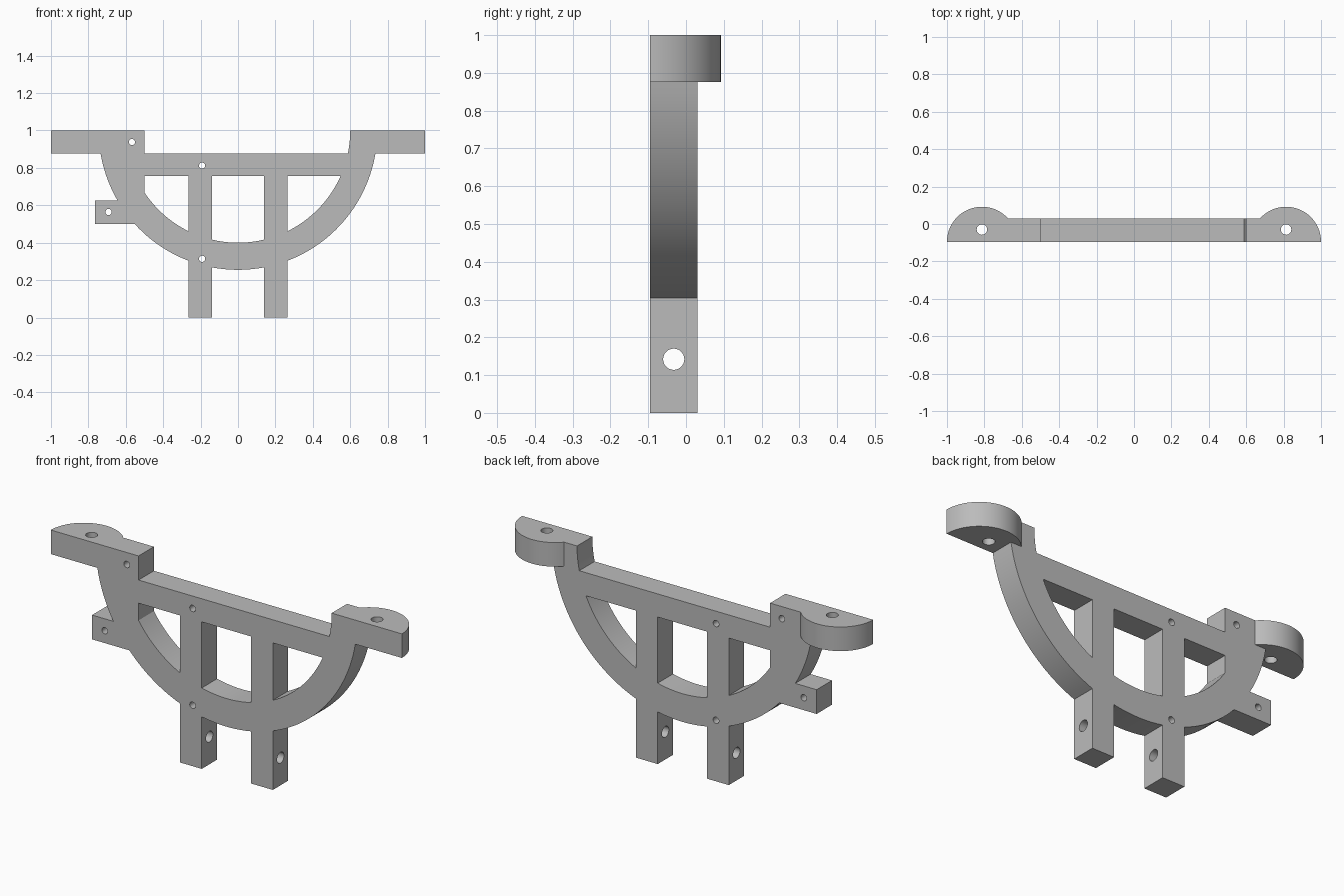
import bpy, bmesh
from math import sin, cos, asin, acos, sqrt, pi

cube = bpy.data.objects.get("Cube")
if cube:
    bpy.data.objects.remove(cube, do_unlink=True)

grey = bpy.data.materials.new("plain grey")
grey.use_nodes = True
GREY = (0.5, 0.5, 0.5, 1)
grey.diffuse_color = GREY
grey.node_tree.nodes["Principled BSDF"].inputs["Base Color"].default_value = GREY

OUTER, INNER = 0.745, 0.6          # ring radii, ring centre at x=0, z=1
FRONT, BACK = -0.095, 0.03
MID = (FRONT + BACK) / 2
BAR_TOP, BAR_LOW = 0.876, 0.757
LEG_IN, LEG_OUT = 0.14, 0.265
EAR_X, EAR_R = 0.813, 0.187
SEAM = EAR_X - sqrt(EAR_R ** 2 - (BACK - FRONT) ** 2)


def arc(cx, cy, r, a0, a1):
    n = max(2, int(abs(a1 - a0) / 0.04))
    return [(cx + r * cos(a0 + (a1 - a0) * i / n),
             cy + r * sin(a0 + (a1 - a0) * i / n)) for i in range(n + 1)]


def ring(r, x0, x1):
    """Lower arc of the ring between two x positions."""
    return arc(0, 1, r, -acos(x0 / r), -acos(x1 / r))


def ring_x(r, z):
    return sqrt(r * r - (1 - z) ** 2)


def hole(x, y, r):
    return arc(x, y, r, 0, 2 * pi)[:-1]


def plate(name, loops, depth, location, upright):
    """Extrude a filled outline; later loops become openings."""
    curve = bpy.data.curves.new(name, 'CURVE')
    curve.dimensions = '2D'
    curve.fill_mode = 'BOTH'
    curve.extrude = depth / 2
    for pts in loops:
        s = curve.splines.new('POLY')
        s.points.add(len(pts) - 1)
        for p, (x, y) in zip(s.points, pts):
            p.co = (x, y, 0, 1)
        s.use_cyclic_u = True
    obj = bpy.data.objects.new(name, curve)
    bpy.context.collection.objects.link(obj)
    obj.location = location
    obj.rotation_euler.x = pi / 2 if upright else 0
    select(obj)
    bpy.ops.object.convert(target='MESH')
    obj = bpy.context.object
    bm = bmesh.new()
    bm.from_mesh(obj.data)
    bmesh.ops.remove_doubles(bm, verts=bm.verts, dist=1e-5)
    bmesh.ops.recalc_face_normals(bm, faces=bm.faces)
    bm.to_mesh(obj.data)
    bm.free()
    obj.data.materials.clear()
    obj.data.materials.append(grey)
    return obj


def select(obj):
    bpy.ops.object.select_all(action='DESELECT')
    obj.select_set(True)
    bpy.context.view_layer.objects.active = obj


# Frame outline: top edge, right ring, legs, left tab
TAB_LOW, TAB_TOP = 0.5, 0.625
outline = [(-SEAM, 1), (-0.5, 1), (-0.5, BAR_TOP)]
outline += arc(0, 1, INNER, -asin((1 - BAR_TOP) / INNER), 0)
outline += [(SEAM, 1), (SEAM, BAR_TOP)]
outline += ring(OUTER, ring_x(OUTER, BAR_TOP), LEG_OUT)
outline += [(LEG_OUT, 0), (LEG_IN, 0)]
outline += ring(OUTER, LEG_IN, -LEG_IN)
outline += [(-LEG_IN, 0), (-LEG_OUT, 0)]
outline += ring(OUTER, -LEG_OUT, -ring_x(OUTER, TAB_LOW))
outline += [(-0.765, TAB_LOW), (-0.765, TAB_TOP)]
outline += ring(OUTER, -ring_x(OUTER, TAB_TOP), -ring_x(OUTER, BAR_TOP))
outline += [(-SEAM, BAR_TOP)]

# Three windows between the bar, legs and ring
windows = [
    [(-0.5, BAR_LOW)] + ring(INNER, -0.5, -LEG_OUT) + [(-LEG_OUT, BAR_LOW)],
    [(-LEG_IN, BAR_LOW)] + ring(INNER, -LEG_IN, LEG_IN) + [(LEG_IN, BAR_LOW)],
    [(LEG_OUT, BAR_LOW)] + ring(INNER, LEG_OUT, ring_x(INNER, BAR_LOW)),
]
pin_holes = [hole(x, z, 0.0165) for x, z in
             ((-0.567, 0.938), (-0.192, 0.812), (-0.192, 0.314), (-0.692, 0.564))]
frame = plate("frame", [outline] + windows + pin_holes,
              BACK - FRONT, (0, MID, 0), True)

# Cross hole through both legs
bpy.ops.mesh.primitive_cylinder_add(vertices=48, radius=0.028, depth=0.8,
                                    location=(0, MID, 0.142), rotation=(0, pi / 2, 0))
cutter = bpy.context.object
cutter.name = "leg_hole_cutter"
cutter.data.materials.append(grey)
select(frame)
cut = frame.modifiers.new("leg_holes", 'BOOLEAN')
cut.operation, cut.solver, cut.object = 'DIFFERENCE', 'EXACT', cutter
bpy.ops.object.modifier_apply(modifier=cut.name)
bpy.data.objects.remove(cutter, do_unlink=True)

# Rounded mounting ears with vertical bolt holes
parts = [frame]
for name, side in (("left_ear", 1), ("right_ear", -1)):
    start = pi - asin((BACK - FRONT) / EAR_R)
    shape = [(SEAM, FRONT)] + arc(EAR_X, FRONT, EAR_R, start, 0)
    loops = [shape, hole(EAR_X, MID + 0.003, 0.028)]
    loops = [[(side * x, y) for x, y in loop] for loop in loops]
    parts.append(plate(name, loops, 1 - BAR_TOP, (0, 0, (1 + BAR_TOP) / 2), False))

for obj in parts:
    select(obj)
    bpy.ops.object.shade_smooth_by_angle(angle=pi / 6)
